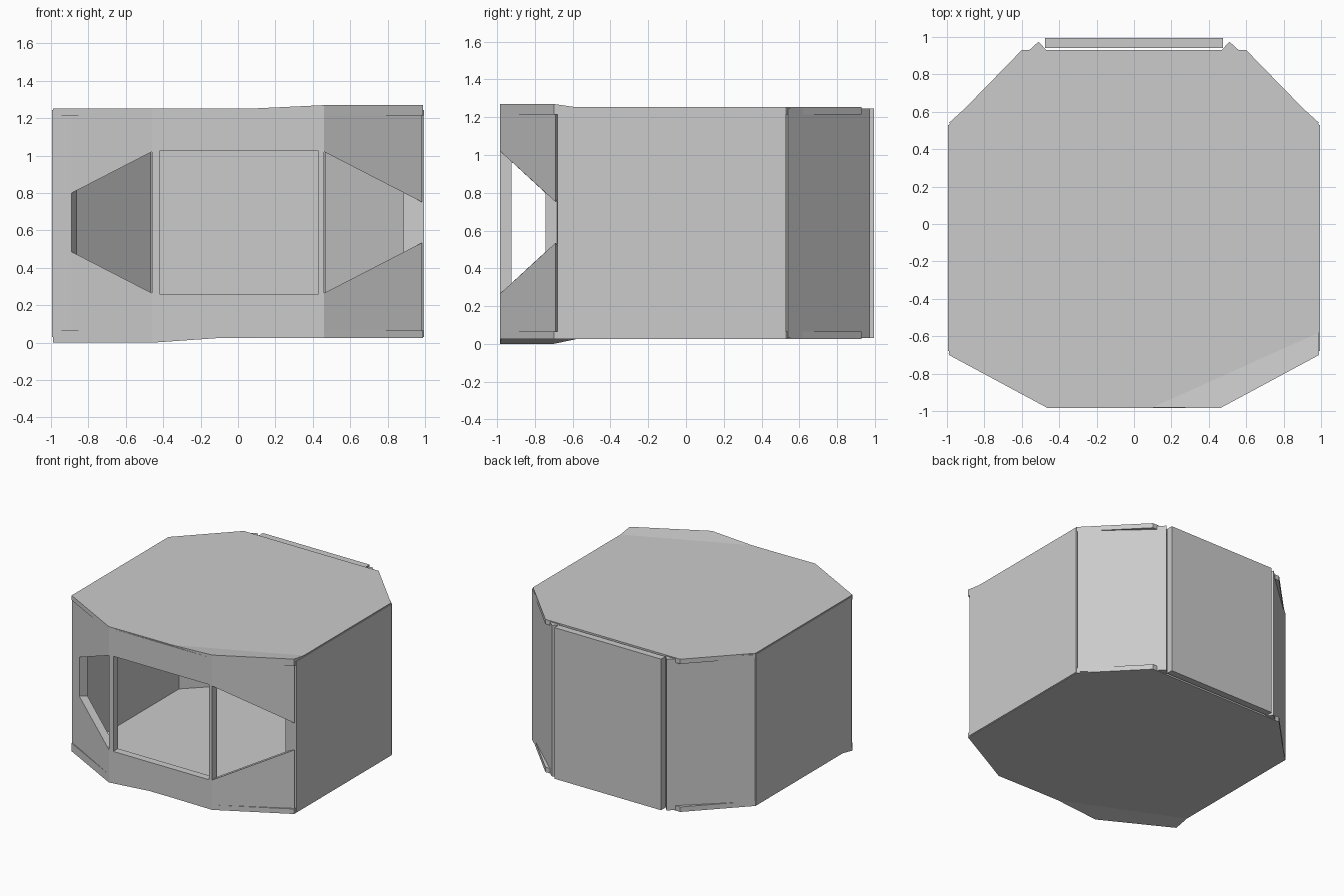
import bpy, bmesh

if "Cube" in bpy.data.objects:
    bpy.data.objects.remove(bpy.data.objects["Cube"])

Z0, Z1 = 0.03, 1.245          # wall bottom and top
MID = 0.643                   # mid height of the tapered openings


def make(name, verts, faces):
    me = bpy.data.meshes.new(name)
    me.from_pydata(verts, [], faces)
    bm = bmesh.new()
    bm.from_mesh(me)
    bmesh.ops.recalc_face_normals(bm, faces=bm.faces)
    bm.to_mesh(me)
    bm.free()
    ob = bpy.data.objects.new(name, me)
    bpy.context.collection.objects.link(ob)
    return ob


def prism(name, plan, low, high):
    """Vertical prism; low and high give z for every plan point."""
    n = len(plan)
    verts = [(x, y, low(x, y)) for x, y in plan] + [(x, y, high(x, y)) for x, y in plan]
    faces = [tuple(range(n)), tuple(range(n, 2 * n))]
    faces += [(i, (i + 1) % n, n + (i + 1) % n, n + i) for i in range(n)]
    return make(name, verts, faces)


def flat(z):
    return lambda x, y: z


def wall(name, plan):
    return prism(name, plan, flat(Z0), flat(Z1))


def sill(x, y):
    return 0.265 + (abs(x) - 0.46) * 0.515


def lintel(x, y):
    return 2 * MID - sill(x, y)


# Front wall with rectangular window
def loop(x0, x1, z0, z1, y):
    return [(x0, y, z0), (x1, y, z0), (x1, y, z1), (x0, y, z1)]


outer, inner = (-0.46, 0.46, Z0, Z1), (-0.42, 0.43, 0.26, 1.025)
verts = loop(*outer, -0.985) + loop(*inner, -0.985) + loop(*inner, -0.925) + loop(*outer, -0.925)
faces = []
for k in range(4):
    for i in range(4):
        a, b, j = 4 * k, 4 * ((k + 1) % 4), (i + 1) % 4
        faces.append((a + i, a + j, b + j, b + i))
make("front_window_wall", verts, faces)

# Front diagonal walls: pieces below and above the tapered openings
right_plan = [(0.46, -0.985), (0.985, -0.69), (0.90, -0.66), (0.43, -0.925)]
left_plan = [(-0.46, -0.985), (-0.89, -0.745), (-0.86, -0.683), (-0.43, -0.925)]
for side, plan in (("right", right_plan), ("left", left_plan)):
    prism(side + "_front_lower_wall", plan, flat(Z0), sill)
    prism(side + "_front_upper_wall", plan, lintel, flat(Z1))
wall("left_front_corner_post", [(-0.89, -0.745), (-0.995, -0.69), (-0.89, -0.66), (-0.86, -0.683)])

# Side and rear diagonal walls
for s, side in ((1, "right"), (-1, "left")):
    wall(side + "_side_wall", [(s * 0.995, -0.68), (s * 0.995, 0.53), (s * 0.885, 0.53), (s * 0.885, -0.66)])
    wall(side + "_rear_diagonal_wall",
         [(s * 0.99, 0.54), (s * 0.51, 0.975), (s * 0.465, 0.925), (s * 0.90, 0.50)])

# Rear wall, standing slightly proud
wall("rear_wall", [(-0.475, 0.94), (-0.475, 0.995), (0.475, 0.995), (0.475, 0.94)])

# Roof and floor plates, each with one slightly bent front corner
plate = [(0.1, -0.98), (0.46, -0.985), (0.99, -0.70), (0.99, -0.58),
         (0.99, 0.53), (0.60, 0.93), (-0.60, 0.93), (-0.99, 0.53),
         (-0.99, -0.58), (-0.99, -0.70), (-0.46, -0.985), (-0.1, -0.98)]


def bent(name, inside, outside, corner, s):
    """Plate whose front corner on side s is folded outward to z = corner."""
    def out(x, y):
        return corner if x * s > 0.4 and y < -0.6 else outside
    n = len(plate)
    verts = [(x, y, inside) for x, y in plate] + [(x, y, out(x, y)) for x, y in plate]
    faces = [tuple(range(n))]
    faces += [(i, (i + 1) % n, n + (i + 1) % n, n + i) for i in range(n)]
    fold = (0, 1, 2, 3) if s > 0 else (8, 9, 10, 11)
    rest = [i for i in range(n) if i not in fold[1:3]]
    faces += [tuple(n + i for i in fold), tuple(n + i for i in rest)]
    return make(name, verts, faces)


bent("roof_plate", 1.215, 1.253, 1.27, 1)
bent("floor_plate", 0.065, 0.025, 0.0, -1)
